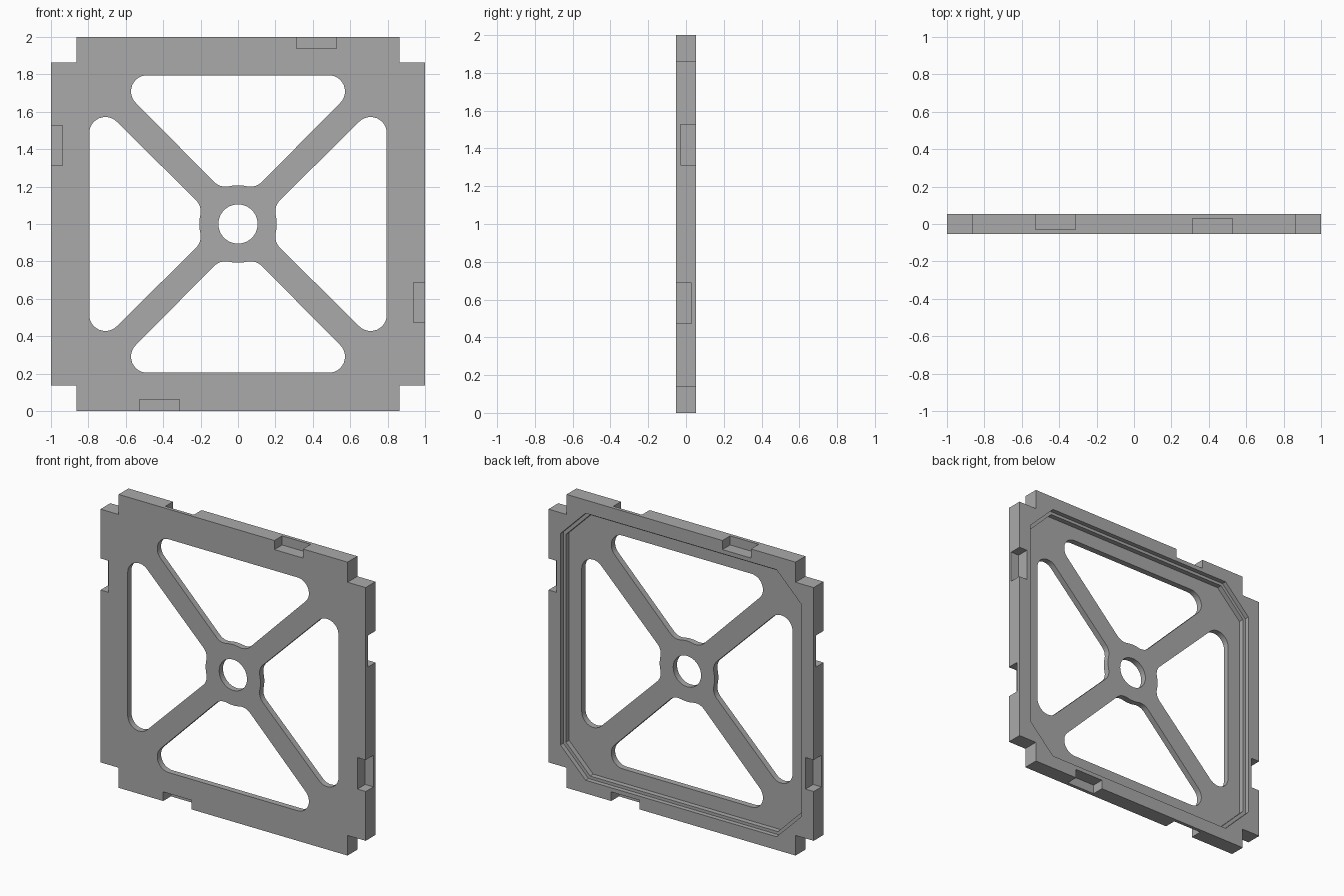
import bpy, bmesh, math
from mathutils import Matrix

cube = bpy.data.objects.get("Cube")
if cube:
    bpy.data.objects.remove(cube, do_unlink=True)

HALF_T = 0.053          # half the panel thickness
WEB_BACK = -0.012       # back surface of the thin inner web
CENTRE = Matrix.Translation((0, 0, 1))

grey = bpy.data.materials.new("mid grey")
grey.use_nodes = True
grey.diffuse_color = (0.4, 0.4, 0.4, 1)
grey.node_tree.nodes["Principled BSDF"].inputs["Base Color"].default_value = (0.4, 0.4, 0.4, 1)


def arc(cx, cz, r, start, end, steps):
    angles = [start + (end - start) * i / steps for i in range(steps + 1)]
    return [(cx + r * math.cos(a), cz + r * math.sin(a)) for a in angles]


def add_prism(bm, outline, y0, y1, quarter=0):
    """Extrude an xz outline from y0 to y1, turned by quarter turns."""
    turn = Matrix.Rotation(quarter * math.pi / 2, 4, 'Y')
    verts = [bm.verts.new((x, y0, z)) for x, z in outline]
    face = bm.faces.new(verts)
    new = bmesh.ops.extrude_face_region(bm, geom=[face])["geom"]
    top = [v for v in new if isinstance(v, bmesh.types.BMVert)]
    bmesh.ops.translate(bm, verts=top, vec=(0, y1 - y0, 0))
    bmesh.ops.transform(bm, matrix=turn, verts=verts + top)


def make_object(name, prisms):
    bm = bmesh.new()
    for prism in prisms:
        add_prism(bm, *prism)
    bmesh.ops.remove_doubles(bm, verts=bm.verts, dist=1e-5)
    bmesh.ops.recalc_face_normals(bm, faces=bm.faces)
    bm.transform(CENTRE)
    mesh = bpy.data.meshes.new(name)
    bm.to_mesh(mesh)
    bm.free()
    mesh.materials.append(grey)
    obj = bpy.data.objects.new(name, mesh)
    bpy.context.collection.objects.link(obj)
    return obj


def octagon(h, chamfer):
    c = h - chamfer
    return [(h, -c), (h, c), (c, h), (-c, h), (-h, c), (-h, -c), (-c, -h), (c, -h)]


def rectangle(x0, x1, z0, z1):
    return [(x0, z0), (x1, z0), (x1, z1), (x0, z1)]


def window_outline():
    """Rounded triangle between two diagonal spokes, its tip cut by the hub."""
    r, hub, spoke = 0.086, 0.207, 0.097
    cx, cz = 0.486, 0.709
    # fillet centre, tangent to both the spoke edge and the hub
    k = spoke + r * math.sqrt(2)
    fx = (-k + math.sqrt(2 * (hub + r) ** 2 - k * k)) / 2
    fz = fx + k
    a = math.atan2(fz, fx)
    q = math.pi / 4
    pts = arc(cx, cz, r, -q, 2 * q, 14)
    pts += arc(-cx, cz, r, 2 * q, 5 * q, 14)
    pts += arc(-fx, fz, r, 5 * q, 2 * math.pi - a, 8)
    pts += arc(0, 0, hub, math.pi - a, a, 6)[1:-1]
    pts += arc(fx, fz, r, math.pi + a, 7 * q, 8)
    return pts


# Panel with square corner notches
n = 0.863
outline = [(1, -n), (1, n), (n, n), (n, 1), (-n, 1), (-n, n),
           (-1, n), (-1, -n), (-n, -n), (-n, -1), (n, -1), (n, -n)]
panel = make_object("frame_panel", [(outline, -HALF_T, HALF_T)])

# Stepped octagonal recess in the back
cutters = [
    make_object("outer_recess_cutter", [(octagon(0.91, 0.19), 0.022, 0.2)]),
    make_object("inner_recess_cutter", [(octagon(0.89, 0.182), WEB_BACK, 0.2)]),
]

# Four windows and the hub hole
window = window_outline()
holes = [(window, -0.2, 0.2, i) for i in range(4)]
holes.append((arc(0, 0, 0.105, 0, math.tau, 48)[:-1], -0.2, 0.2))
cutters.append(make_object("window_cutter", holes))

# Edge pockets, one open to the front and one to the back on each side
pockets = []
for i in range(4):
    pockets.append((rectangle(0.312, 0.527, 0.938, 1.1), -0.2, 0.03, i))
    pockets.append((rectangle(-0.527, -0.312, 0.938, 1.1), -0.03, 0.2, i))
cutters.append(make_object("edge_pocket_cutter", pockets))

# Cut everything, then discard the cutters
bpy.context.view_layer.objects.active = panel
for cutter in cutters:
    mod = panel.modifiers.new(cutter.name, 'BOOLEAN')
    mod.operation = 'DIFFERENCE'
    mod.solver = 'EXACT'
    mod.object = cutter
    cutter.hide_render = True
    bpy.ops.object.modifier_apply(modifier=mod.name)
for cutter in cutters:
    bpy.data.objects.remove(cutter, do_unlink=True)

# Smooth the rounded window walls only
bpy.ops.object.select_all(action='DESELECT')
panel.select_set(True)
bpy.ops.object.shade_smooth_by_angle(angle=math.radians(30))
